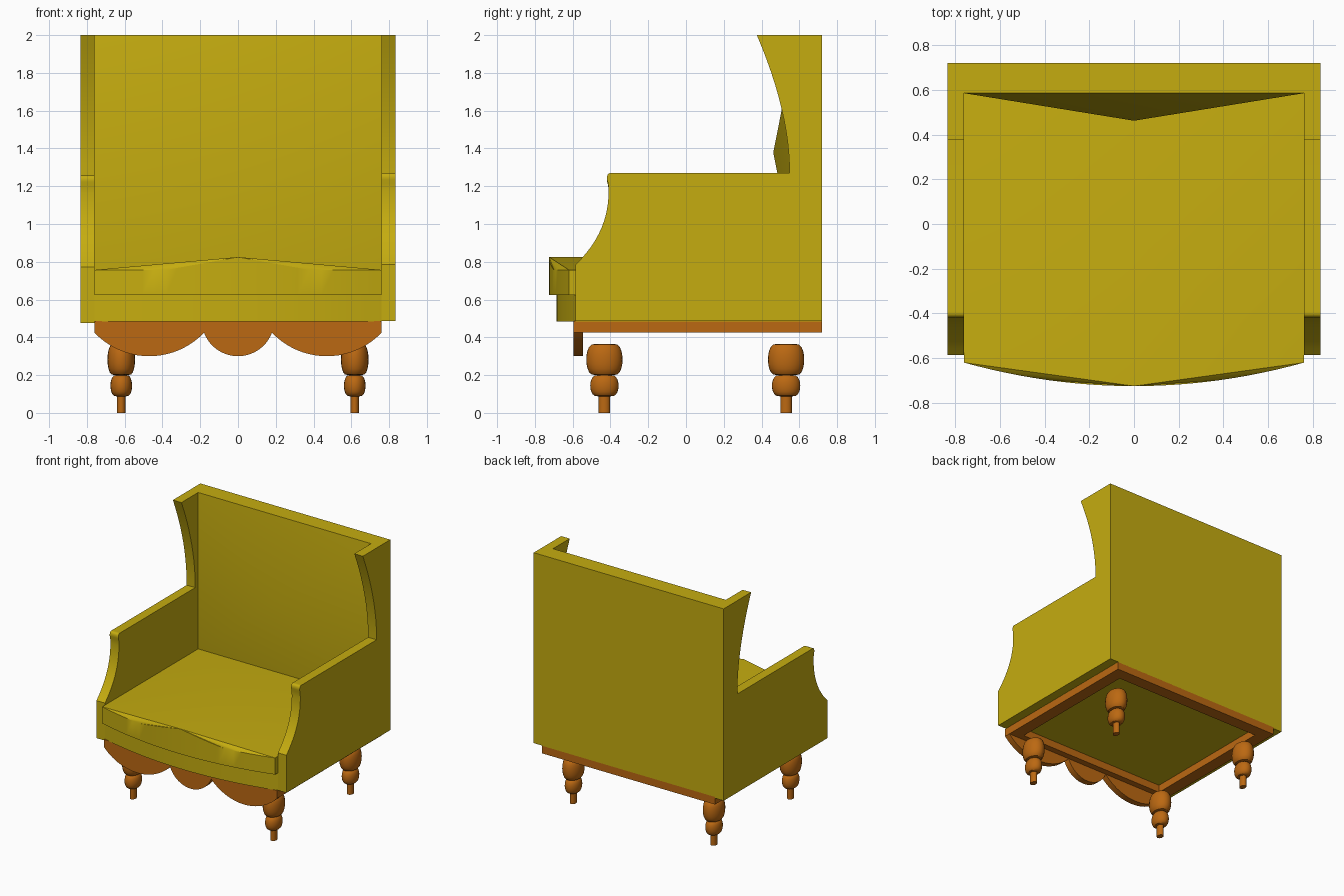
import bpy, bmesh, math
from mathutils import Vector, Matrix

cube = bpy.data.objects.get("Cube")
if cube:
    bpy.data.objects.remove(cube, do_unlink=True)


def material(name, rgb):
    m = bpy.data.materials.new(name)
    m.use_nodes = True
    m.diffuse_color = (*rgb, 1)
    m.node_tree.nodes["Principled BSDF"].inputs["Base Color"].default_value = (*rgb, 1)
    return m


fabric = material("mustard_fabric", (0.56, 0.415, 0.005))
wood = material("orange_wood", (0.50, 0.14, 0.006))


def finish(name, bm, mat):
    bmesh.ops.remove_doubles(bm, verts=bm.verts, dist=1e-5)
    bmesh.ops.recalc_face_normals(bm, faces=bm.faces)
    mesh = bpy.data.meshes.new(name)
    bm.to_mesh(mesh)
    bm.free()
    mesh.materials.append(mat)
    ob = bpy.data.objects.new(name, mesh)
    bpy.context.collection.objects.link(ob)
    bpy.ops.object.select_all(action='DESELECT')
    ob.select_set(True)
    bpy.context.view_layer.objects.active = ob
    bpy.ops.object.shade_smooth_by_angle(angle=math.radians(30))
    return ob


def prism(name, pts, lo, hi, place, mat):
    """Extrude a 2D outline from lo to hi; place maps (u, v, depth) to 3D."""
    bm = bmesh.new()
    a = [bm.verts.new(place(u, v, lo)) for u, v in pts]
    b = [bm.verts.new(place(u, v, hi)) for u, v in pts]
    bm.faces.new(a)
    bm.faces.new(b)
    for i in range(len(a)):
        j = (i + 1) % len(a)
        bm.faces.new((a[i], a[j], b[j], b[i]))
    return finish(name, bm, mat)


def along_x(u, v, d): return (d, u, v)
def along_y(u, v, d): return (u, d, v)
def along_z(u, v, d): return (u, v, d)


def box(name, x0, x1, y0, y1, z0, z1, mat):
    return prism(name, [(x0, y0), (x1, y0), (x1, y1), (x0, y1)], z0, z1, along_z, mat)


def curve(a, mid, b, n=12):
    """Quadratic curve from a to b that passes through mid."""
    a, mid, b = Vector(a), Vector(mid), Vector(b)
    c = 2 * mid - (a + b) / 2
    return [tuple(a * (1 - t) ** 2 + c * 2 * t * (1 - t) + b * t * t)
            for t in (i / n for i in range(n + 1))]


def bow(side, depth, n=24):
    """Bowed front edge across the seat."""
    xs = [W * (2 * i / n - 1) for i in range(n + 1)]
    return [(x, side - depth * (1 - (x / W) ** 2)) for x in xs]


W, OUT = 0.76, 0.835          # inner and outer half width
BACK_IN, BACK = 0.585, 0.72   # front and rear of the backrest

# Side panels: arm and wing in one profile
for name, s, drop in (("left", 1, 0), ("right", -1, 0.012)):
    profile = [(-0.585, 0.487 - drop)]
    profile += curve((-0.585, 0.785 - drop), (-0.445, 0.985 - drop), (-0.412, 1.215 - drop))
    profile += curve((-0.418, 1.235 - drop), (-0.413, 1.264 - drop), (-0.39, 1.27 - drop), 5)
    profile += curve((0.548, 1.27 - drop), (0.505, 1.615), (0.375, 2.0))
    profile += [(BACK, 2.0), (BACK, 0.487 - drop)]
    prism(name + "_side_panel", profile, s * W, s * OUT, along_x, fabric)

# Backrest slab with a shallow padded front
box("backrest", -W, W, BACK_IN, BACK, 0.485, 2.0, fabric)
bm = bmesh.new()
low = 0.757
rim = [bm.verts.new((x, BACK_IN, z)) for x, z in ((-W, low), (W, low), (W, 2.0), (-W, 2.0))]
peak = bm.verts.new((0, 0.462, (2 + low) / 2))
for i in range(4):
    bm.faces.new((rim[i], rim[(i + 1) % 4], peak))
bm.faces.new(rim)
finish("back_padding", bm, fabric)

# Seat base with a bowed front
prism("seat_base", bow(-0.585, 0.1) + [(W, BACK_IN), (-W, BACK_IN)],
      0.485, 0.625, along_z, fabric)

# Seat cushion with a raised middle
bm = bmesh.new()
front = bow(-0.62, 0.105)
rise = 0.068
top = [bm.verts.new((x, y, low + rise * max(0, 1 - 2 * abs(x) / W))) for x, y in front]
bottom = [bm.verts.new((x, y, 0.625)) for x, y in front]
rear_top = [bm.verts.new((x, BACK_IN, low)) for x in (-W, W)]
rear_bottom = [bm.verts.new((x, BACK_IN, 0.625)) for x in (-W, W)]
crown = bm.verts.new((0, -0.07, low + rise))
mid = len(top) // 2
for i in range(len(top) - 1):
    bm.faces.new((bottom[i], bottom[i + 1], top[i + 1], top[i]))
    if mid not in (i, i + 1):
        bm.faces.new((top[i], top[i + 1], top[mid]))
for end, k in ((0, 0), (-1, 1)):
    bm.faces.new((top[end], top[mid], crown))
    bm.faces.new((top[end], crown, rear_top[k]))
    bm.faces.new((top[end], rear_top[k], rear_bottom[k], bottom[end]))
bm.faces.new((rear_top[0], rear_top[1], crown))
bm.faces.new((rear_top[0], rear_top[1], rear_bottom[1], rear_bottom[0]))
bm.faces.new(bottom + [rear_bottom[1], rear_bottom[0]])
finish("seat_cushion", bm, fabric)

# Wooden frame under the seat
F0, F1, RAIL = -0.595, 0.72, 0.1
Z0, Z1 = 0.425, 0.487
box("front_rail", -W, W, F0, F0 + RAIL, Z0, Z1, wood)
box("back_rail", -W, W, F1 - RAIL, F1, Z0, Z1, wood)
for name, s in (("left", 1), ("right", -1)):
    box(name + "_rail", s * (W - RAIL), s * W, F0 + RAIL, F1 - RAIL, Z0, Z1, wood)


# Scalloped apron: three circular segments
def scallop(name, x0, x1, depth, n=20):
    half, cx = (x1 - x0) / 2, (x0 + x1) / 2
    r = (half ** 2 + depth ** 2) / (2 * depth)
    a = math.asin(half / r)
    pts = []
    for i in range(n + 1):
        t = a * (2 * i / n - 1)
        pts.append((cx + r * math.sin(t), Z0 - depth + r * (1 - math.cos(t))))
    prism(name, pts, F0, F0 + 0.05, along_y, wood)


scallop("right_scallop", -W, -0.18, 0.125)
scallop("middle_scallop", -0.18, 0.18, 0.125)
scallop("left_scallop", 0.18, W, 0.125)


# Turned legs, slightly flattened sideways
def bulge(z0, z1, radius, neck, n=10):
    pts = []
    for i in range(n + 1):
        t = math.pi * i / n
        pts.append((neck + (radius - neck) * math.sin(t) ** 0.75 if 0 < i < n else neck,
                    (z0 + z1) / 2 - (z1 - z0) / 2 * math.cos(t)))
    return pts


def leg(name, x, y):
    pts = [(0, 0), (0.03, 0), (0.03, 0.088)]
    pts += bulge(0.088, 0.2, 0.075, 0.035) + bulge(0.2, 0.365, 0.096, 0.05)
    pts.append((0, 0.365))
    bm = bmesh.new()
    vs = [bm.verts.new((0, r, z)) for r, z in pts]
    es = [bm.edges.new(p) for p in zip(vs, vs[1:])]
    bmesh.ops.spin(bm, geom=vs + es, cent=(0, 0, 0), axis=(0, 0, 1),
                   angle=2 * math.pi, steps=24, use_merge=True)
    bmesh.ops.transform(bm, verts=bm.verts,
                        matrix=Matrix.Translation((x, y, 0)) @ Matrix.Diagonal((0.76, 1, 1, 1)))
    finish(name, bm, wood)


for side, x in (("left", 0.618), ("right", -0.618)):
    leg("front_" + side + "_leg", x, -0.432)
    leg("back_" + side + "_leg", x, 0.53)
